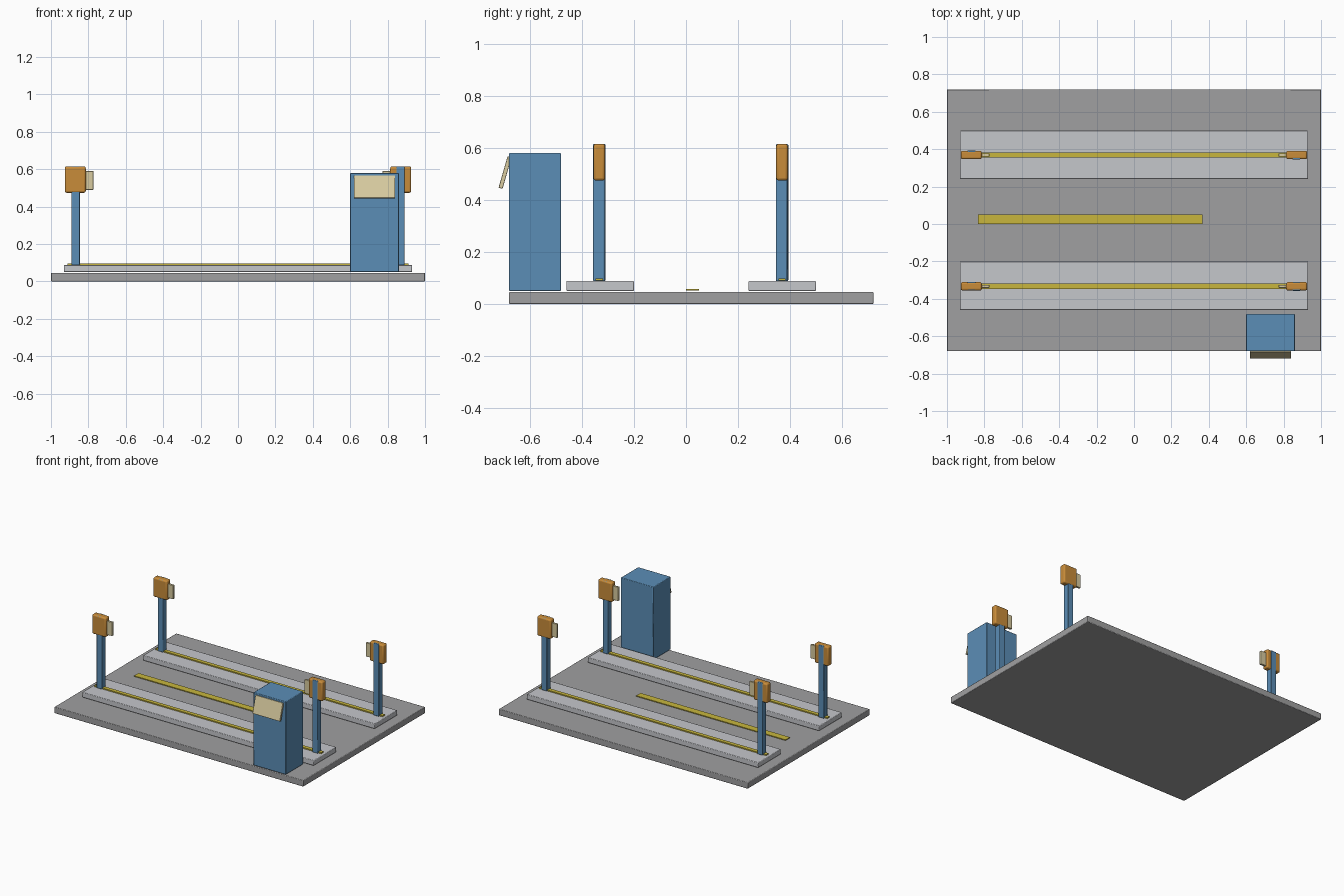
import bpy
import math

if "Cube" in bpy.data.objects:
    bpy.data.objects.remove(bpy.data.objects["Cube"])


def material(name, rgb):
    m = bpy.data.materials.new(name)
    m.diffuse_color = (*rgb, 1)
    m.use_nodes = True
    m.node_tree.nodes["Principled BSDF"].inputs["Base Color"].default_value = m.diffuse_color
    return m


GREY = material("floor grey", (0.35, 0.35, 0.355))
PALE = material("pale grey", (0.56, 0.57, 0.60))
BLUE = material("steel blue", (0.105, 0.27, 0.47))
ORANGE = material("orange", (0.58, 0.262, 0.042))
YELLOW = material("safety yellow", (0.58, 0.47, 0.048))
BEIGE = material("screen beige", (0.69, 0.60, 0.35))


def box(name, x, y, z, mat, bevel=0.0, segments=2, tilt=0.0):
    """Box from (min, max) ranges, optionally bevelled and tilted about x."""
    ranges = (x, y, z)
    centre = [(a + b) / 2 for a, b in ranges]
    bpy.ops.mesh.primitive_cube_add(size=1, location=centre)
    ob = bpy.context.object
    ob.name = name
    ob.scale = [abs(b - a) for a, b in ranges]
    bpy.ops.object.transform_apply(location=False, rotation=False, scale=True)
    ob.rotation_euler.x = tilt
    ob.data.materials.append(mat)
    if bevel:
        mod = ob.modifiers.new("soft edges", "BEVEL")
        mod.width = bevel
        mod.segments = segments
        bpy.ops.object.shade_smooth_by_angle(angle=math.radians(35))
    return ob


# Floor plate and the painted centre line
box("floor_plate", (-1, 1), (-0.68, 0.72), (0, 0.046), GREY, 0.004)
box("centre_line", (-0.835, 0.365), (0, 0.05), (0.051, 0.057), YELLOW)

# Two raised platforms, each with a guide strip and a sensor post at both ends
for label, y, y0 in (("front", -0.333, -0.46), ("back", 0.369, 0.24)):
    box(label + "_platform", (-0.93, 0.93), (y0, y0 + 0.26), (0.05, 0.088), PALE, 0.004)
    box(label + "_guide_strip", (-0.912, 0.912), (y - 0.014, y + 0.014), (0.089, 0.097), YELLOW)
    for side, s in (("left", -1), ("right", 1)):
        part = f"{label}_{side}_"
        shift = y - s * 0.002  # post stands slightly proud of one face of its head
        box(part + "post", (s * 0.868 - 0.022, s * 0.868 + 0.022),
            (shift - 0.022, shift + 0.022), (0.088, 0.614), BLUE, 0.004)
        box(part + "head", (s * 0.87 - 0.056, s * 0.87 + 0.056),
            (y - 0.0225, y + 0.0225), (0.474, 0.615), ORANGE, 0.010, 3)
        box(part + "reader", (s * 0.795 - 0.022, s * 0.795 + 0.022),
            (y - 0.008, y + 0.008), (0.49, 0.59), BEIGE, 0.002)

# Control cabinet with a sloping screen on its front
box("control_cabinet", (0.6, 0.86), (-0.68, -0.48), (0.05, 0.58), BLUE, 0.004)
box("cabinet_screen", (0.62, 0.84), (-0.703, -0.687), (0.442, 0.568), BEIGE, 0.002,
    tilt=-math.radians(16))
